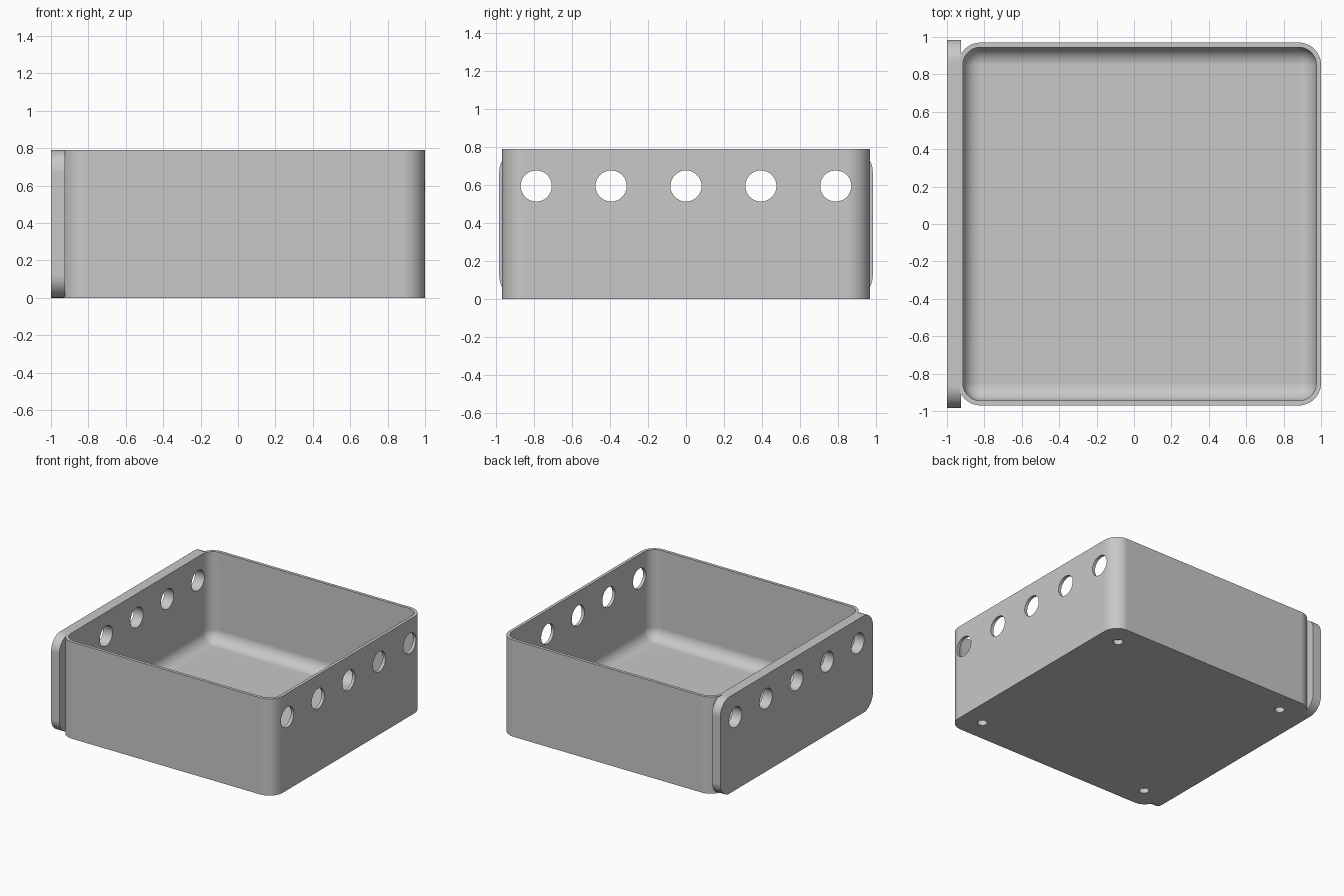
import bpy
import bmesh
from mathutils import Matrix, Vector

# Overall dimensions
HEIGHT = 0.79
HALF = 0.97            # half the width of the square tray
MID_X = 0.03           # the tray sits beside the plate
WALL = 0.025
FLOOR = 0.06
RADIUS = 0.12
SPACING = 0.395        # pitch of the side holes
HOLE_Z = 0.595

default = bpy.data.objects.get("Cube")
if default:
    bpy.data.objects.remove(default, do_unlink=True)

grey = bpy.data.materials.new("plain grey")
grey.use_nodes = True
grey.diffuse_color = (0.58, 0.58, 0.58, 1)
grey.node_tree.nodes["Principled BSDF"].inputs["Base Color"].default_value = grey.diffuse_color


def finish(bm, name):
    mesh = bpy.data.meshes.new(name)
    bmesh.ops.recalc_face_normals(bm, faces=bm.faces)
    bm.to_mesh(mesh)
    bm.free()
    mesh.materials.append(grey)
    obj = bpy.data.objects.new(name, mesh)
    bpy.context.collection.objects.link(obj)
    return obj


def rounded_box(name, low, high, radius, pick):
    """Box between two corners; edges chosen by pick(a, b) are rounded."""
    low, high = Vector(low), Vector(high)
    bm = bmesh.new()
    bmesh.ops.create_cube(bm, size=1)
    for v in bm.verts:
        v.co = (low + high) / 2 + v.co * (high - low)
    edges = [e for e in bm.edges if pick(e.verts[0].co, e.verts[1].co)]
    bmesh.ops.bevel(bm, geom=edges, offset=radius, segments=12,
                    profile=0.5, affect='EDGES', clamp_overlap=True)
    return finish(bm, name)


def cylinders(name, radius, depth, centres, turn):
    bm = bmesh.new()
    for c in centres:
        bmesh.ops.create_cone(bm, cap_ends=True, segments=48, radius1=radius, radius2=radius,
                              depth=depth, matrix=Matrix.Translation(c) @ turn)
    return finish(bm, name)


def cut(obj, cutter):
    mod = obj.modifiers.new("cut", 'BOOLEAN')
    mod.operation = 'DIFFERENCE'
    mod.solver = 'EXACT'
    mod.object = cutter
    bpy.context.view_layer.objects.active = obj
    bpy.ops.object.modifier_apply(modifier=mod.name)


def vertical(a, b):
    return abs(a.z - b.z) > 0.1


def along_x(a, b):
    return abs(a.x - b.x) > 0.1 * WALL


# Tray shell and side plate
tray = rounded_box("tray", (MID_X - HALF, -HALF, 0), (MID_X + HALF, HALF, HEIGHT),
                   RADIUS, vertical)
plate = rounded_box("side_plate", (-1, -0.985, 0), (-0.925, 0.985, HEIGHT), RADIUS, along_x)

# Hollow with rounded corners and floor edges
inner = HALF - WALL
cavity = rounded_box("cavity_cutter", (MID_X - inner, -inner, FLOOR),
                     (MID_X + inner, inner, HEIGHT + 0.3), RADIUS - WALL,
                     lambda a, b: min(a.z, b.z) < HEIGHT)

# Row of holes through both side walls, shallow holes under the floor
side_holes = cylinders("side_hole_cutter", 0.082, 3,
                       [Vector((0, i * SPACING, HOLE_Z)) for i in range(-2, 3)],
                       Matrix.Rotation(1.5707963, 4, 'Y'))
foot_holes = cylinders("foot_hole_cutter", 0.037, 0.08,
                       [Vector((MID_X + sx * 2 * SPACING, sy * 2 * SPACING, 0))
                        for sx in (-1, 1) for sy in (-1, 1)], Matrix.Identity(4))

for cutter in (cavity, side_holes, foot_holes):
    cut(tray, cutter)
cut(plate, side_holes)
for cutter in (cavity, side_holes, foot_holes):
    bpy.data.objects.remove(cutter, do_unlink=True)

# Smooth rounded areas, crisp edges
for obj in (tray, plate):
    bpy.ops.object.select_all(action='DESELECT')
    obj.select_set(True)
    bpy.context.view_layer.objects.active = obj
    bpy.ops.object.shade_smooth_by_angle(angle=0.6)
    weighted = obj.modifiers.new("weighted normals", 'WEIGHTED_NORMAL')
    weighted.keep_sharp = True
